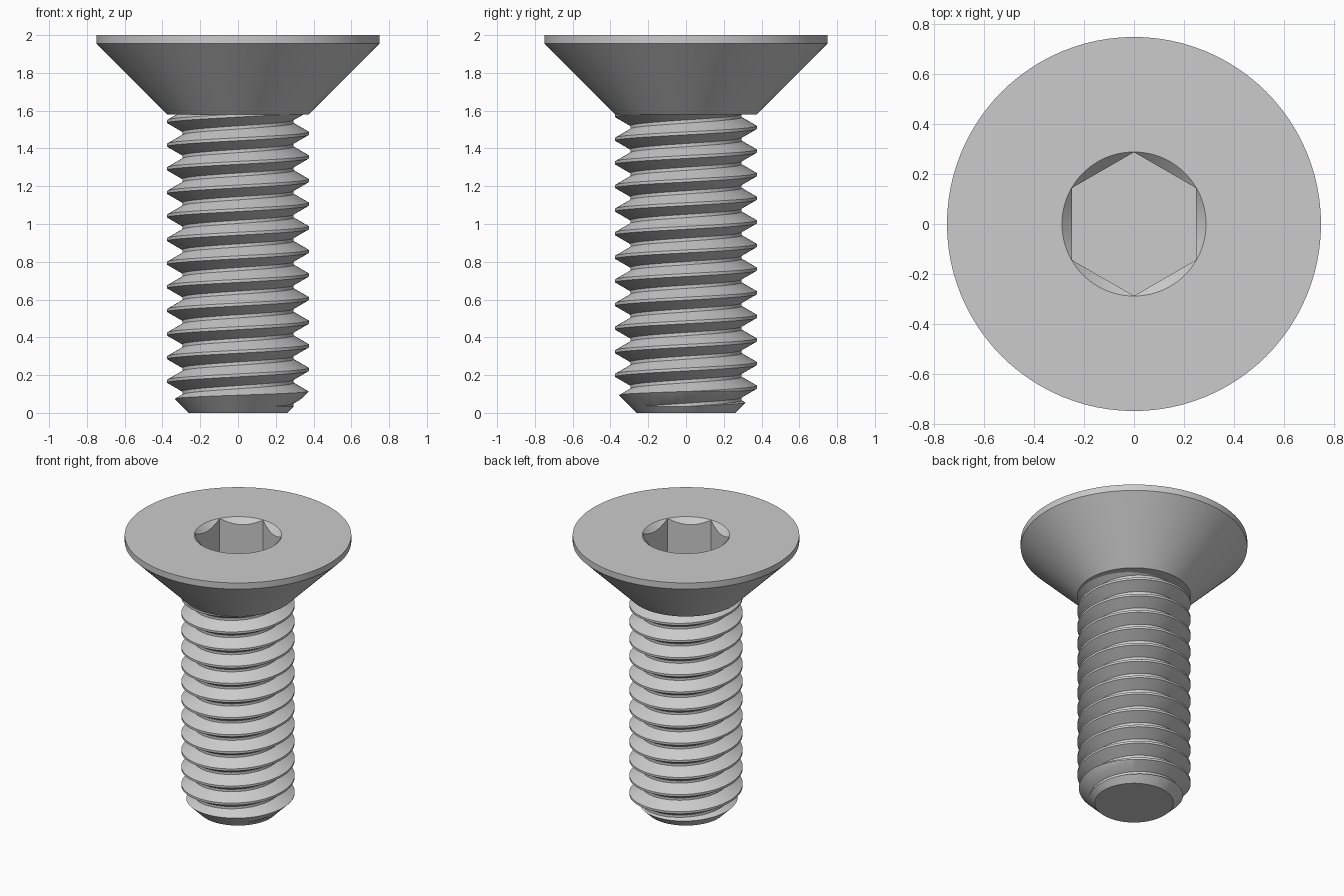
import bpy
import bmesh
from math import sin, cos, pi, radians

default = bpy.data.objects.get("Cube")
if default:
    bpy.data.objects.remove(default, do_unlink=True)

SEGMENTS = 96
PITCH = 0.125
CREST, ROOT = 0.375, 0.295

steel = bpy.data.materials.new("grey steel")
steel.use_nodes = True
steel.diffuse_color = (0.6, 0.6, 0.6, 1)
steel.node_tree.nodes["Principled BSDF"].inputs["Base Color"].default_value = (0.6, 0.6, 0.6, 1)


def make_object(name, bm):
    bmesh.ops.recalc_face_normals(bm, faces=bm.faces[:])
    mesh = bpy.data.meshes.new(name)
    bm.to_mesh(mesh)
    bm.free()
    mesh.materials.append(steel)
    obj = bpy.data.objects.new(name, mesh)
    bpy.context.collection.objects.link(obj)
    return obj


def lathe(name, profile, segments=SEGMENTS):
    """Closed solid of revolution from (radius, height) points."""
    bm = bmesh.new()
    rings = []
    for r, z in profile:
        angles = [pi / 2 + 2 * pi * i / segments for i in range(segments)]
        rings.append([bm.verts.new((r * cos(a), r * sin(a), z)) for a in angles])
    for low, high in zip(rings, rings[1:]):
        for i in range(segments):
            k = (i + 1) % segments
            bm.faces.new((low[i], low[k], high[k], high[i]))
    bm.faces.new(rings[0][::-1])
    bm.faces.new(rings[-1])
    return make_object(name, bm)


def helical_rod(name, start, turns):
    """Closed rod whose surface is a right-handed thread."""
    flat = PITCH / 16
    flank = (CREST - ROOT) * 0.577
    section = [(CREST, -flat), (CREST, flat),
               (ROOT, flat + flank), (ROOT, PITCH - flat - flank)]
    n, rows = len(section), len(section) * turns
    bm = bmesh.new()
    grid = []
    for i in range(SEGMENTS):
        a = 2 * pi * i / SEGMENTS
        column = []
        for j in range(rows + 1):
            r, dz = section[j % n]
            z = start + PITCH * (i / SEGMENTS + j // n) + dz
            column.append(bm.verts.new((r * cos(a), r * sin(a), z)))
        grid.append(column)
    # The last column joins the first one, one pitch higher
    grid.append(grid[0][n:])
    for left, right in zip(grid, grid[1:]):
        for j in range(min(len(left), len(right)) - 1):
            bm.faces.new((left[j], right[j], right[j + 1], left[j + 1]))
    # Fan caps close both ends
    open_edges = [e for e in bm.edges if e.is_boundary]
    bottom = bm.verts.new((0, 0, start))
    top = bm.verts.new((0, 0, start + PITCH * turns))
    for e in open_edges:
        centre = bottom if e.verts[0].co.z < 1 else top
        bm.faces.new((e.verts[0], e.verts[1], centre))
    return make_object(name, bm)


def combine(obj, tool, operation):
    """Apply a boolean and discard the tool."""
    tool.hide_render = True
    mod = obj.modifiers.new("cut", 'BOOLEAN')
    mod.operation = operation
    mod.solver = 'EXACT'
    mod.object = tool
    bpy.context.view_layer.objects.active = obj
    bpy.ops.object.modifier_apply(modifier=mod.name)
    bpy.data.objects.remove(tool, do_unlink=True)


# Threaded shank, trimmed to length with a chamfered tip
shank = helical_rod("threaded_shank", 0.105 - 3 * PITCH, 17)
blank = lathe("shank_blank", [(0.26, 0), (0.40, 0.14), (0.40, 1.62)])
combine(shank, blank, 'INTERSECT')

# Countersunk head with a hexagonal socket and a conical lead-in
head = lathe("countersunk_head", [(0.375, 1.58), (0.75, 1.955), (0.75, 2.0)])
combine(head, lathe("socket_cutter", [(0.288, 1.70), (0.288, 2.1)], 6), 'DIFFERENCE')
combine(head, lathe("lead_in_cutter", [(0.189, 1.90), (0.339, 2.05)]), 'DIFFERENCE')

# Smooth round surfaces, keep the edges crisp
bpy.ops.object.select_all(action='DESELECT')
for part in (shank, head):
    part.select_set(True)
bpy.context.view_layer.objects.active = head
bpy.ops.object.shade_smooth_by_angle(angle=radians(25))
